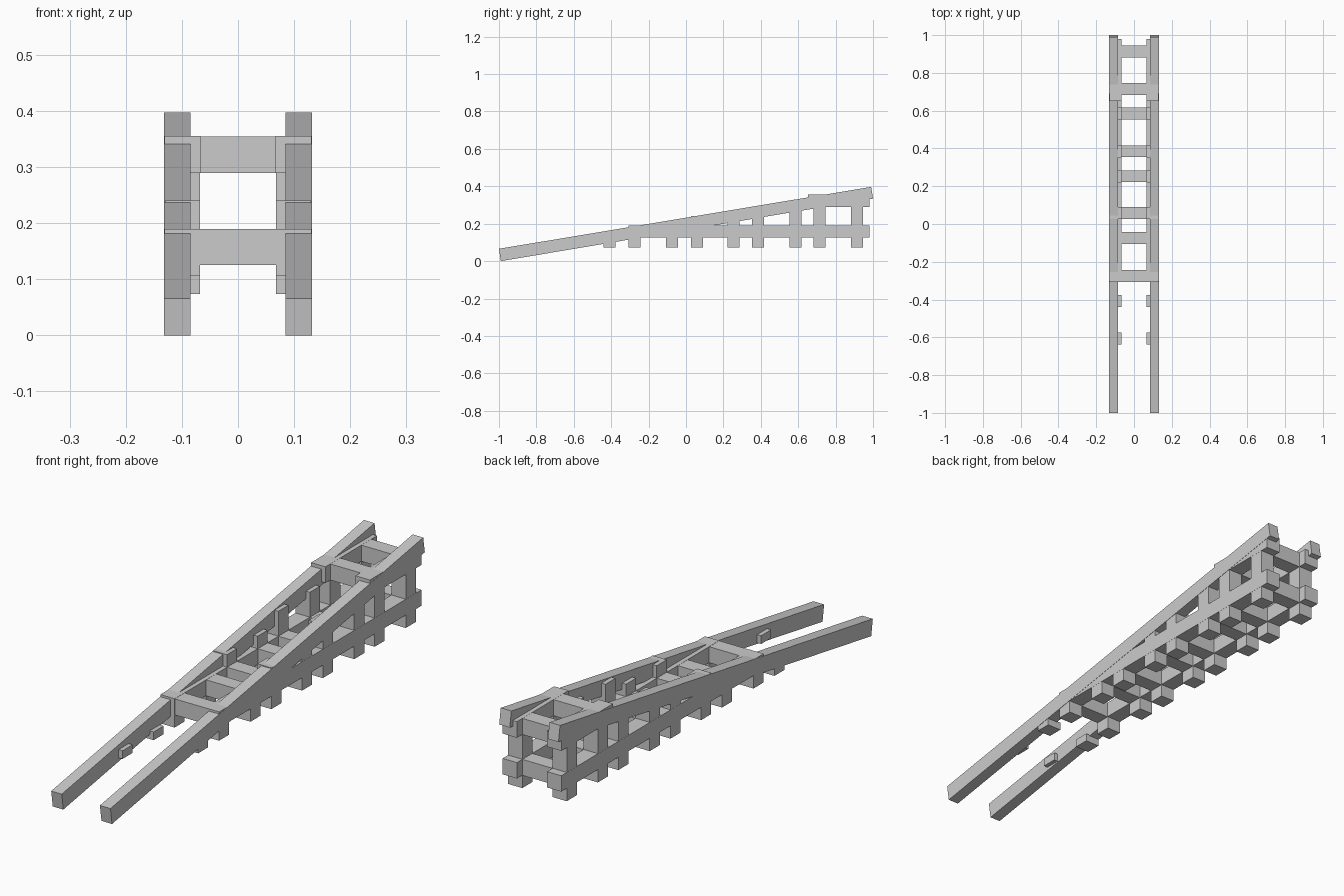
import bpy, bmesh

if "Cube" in bpy.data.objects:
    bpy.data.objects.remove(bpy.data.objects["Cube"])

IN, OUT = 0.067, 0.131      # inner and outer faces of the square side beams
H = 0.032                   # half thickness of a square beam


def box(name, x0, x1, y0, y1, z0, z1):
    bm = bmesh.new()
    bmesh.ops.create_cube(bm, size=1)
    for v in bm.verts:
        v.co = ((x0 + x1) / 2 + v.co.x * (x1 - x0),
                (y0 + y1) / 2 + v.co.y * (y1 - y0),
                (z0 + z1) / 2 + v.co.z * (z1 - z0))
    me = bpy.data.meshes.new(name)
    bm.to_mesh(me)
    bm.free()
    ob = bpy.data.objects.new(name, me)
    bpy.context.collection.objects.link(ob)
    return ob


def mirrored(ob):
    ob.modifiers.new("Mirror", 'MIRROR').use_axis[0] = True
    return ob


# sloping rails: extruded side profile, mirrored to both sides
rail = mirrored(box("sloping_rail", 0.085, 0.132, -1, 1, 0, 1))
profile = {(-1, 0): (-0.99, 0.0), (-1, 1): (-1.0, 0.066),
           (1, 0): (1.0, 0.334), (1, 1): (0.99, 0.397)}
for v in rail.data.vertices:
    y, z = profile[(round(v.co.y), round(v.co.z))]
    v.co.y, v.co.z = y, z

# level side beams
mirrored(box("lower_beam", IN, OUT, -0.307, 0.98, 0.126, 0.190))
mirrored(box("upper_beam", IN, OUT, 0.652, 0.98, 0.290, 0.355))

# posts, in pairs that step up along the slope
pairs = [(-0.606, -0.408, 0.107), (-0.275, -0.075, 0.189), (0.058, 0.253, 0.240),
         (0.385, 0.585, 0.290), (0.715, 0.913, 0.354)]
for y_a, y_b, top in pairs:
    for y in (y_a, y_b):
        mirrored(box("post", IN + 0.0005, OUT - 0.0005, y - H, y + H, 0.074, top))
        # lower cross ties
        if y > -0.3:
            box("lower_tie", -IN - 0.01, IN + 0.01, y - H + 0.0005, y + H - 0.0005, 0.125, 0.1895)

# upper cross ties
for y in pairs[-1][:2]:
    box("upper_tie", -IN - 0.01, IN + 0.01, y - H + 0.0005, y + H - 0.0005, 0.2895, 0.3545)
